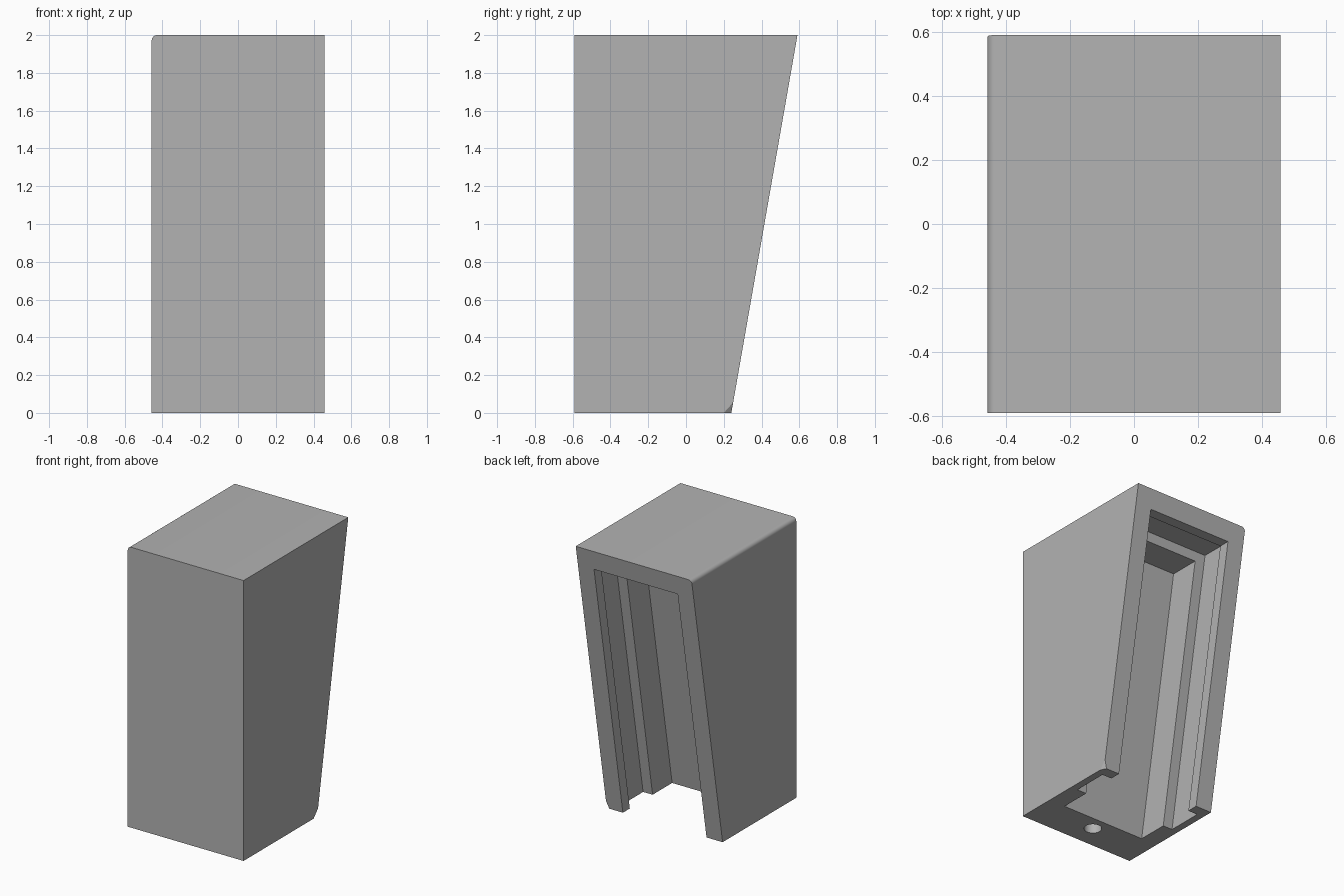
import bpy, bmesh, math
from mathutils import Vector

cube = bpy.data.objects.get("Cube")
if cube:
    bpy.data.objects.remove(cube, do_unlink=True)

HALF, FRONT, BACK, HEIGHT = 0.457, -0.59, 0.24, 2.0
SLOPE = 0.175    # backward lean of the rear face and the channel

grey = bpy.data.materials.new("plain_grey")
grey.use_nodes = True
colour = (0.45, 0.45, 0.45, 1)
grey.diffuse_color = colour
grey.node_tree.nodes["Principled BSDF"].inputs["Base Color"].default_value = colour


def leaning_block(half, y0, y1, z0, z1, lean0, lean1):
    """Box whose front and back planes lean by their own slopes."""
    bm = bmesh.new()
    bmesh.ops.create_cube(bm, size=2)
    for v in bm.verts:
        z = z0 if v.co.z < 0 else z1
        y = y0 + lean0 * z if v.co.y < 0 else y1 + lean1 * z
        v.co = (v.co.x * half, y, z)
    return bm


def make_object(name, bm):
    bmesh.ops.recalc_face_normals(bm, faces=bm.faces)
    mesh = bpy.data.meshes.new(name)
    bm.to_mesh(mesh)
    bm.free()
    mesh.materials.append(grey)
    ob = bpy.data.objects.new(name, mesh)
    bpy.context.collection.objects.link(ob)
    return ob


# Main body with one rounded top edge
bm = leaning_block(HALF, FRONT, BACK, 0, HEIGHT, 0, SLOPE)
edge = [e for e in bm.edges
        if all(v.co.x < 0 and v.co.z > 1 for v in e.verts)]
bmesh.ops.bevel(bm, geom=edge, offset=0.028, segments=6, profile=0.5, affect='EDGES')

# Small clipped corner at the lower back
a = Vector((HALF, BACK - 0.04, 0))
b = Vector((HALF, BACK + SLOPE * 0.055, 0.055))
c = Vector((HALF - 0.02, BACK, 0))
normal = (b - a).cross(c - a).normalized()
if normal.dot(Vector((HALF, BACK, 0)) - a) < 0:
    normal.negate()
cut = bmesh.ops.bisect_plane(bm, geom=bm.verts[:] + bm.edges[:] + bm.faces[:],
                             plane_co=a, plane_no=normal, clear_outer=True)
bmesh.ops.holes_fill(bm, edges=[e for e in bm.edges if e.is_boundary])
body = make_object("holder_body", bm)

# Cutters: main channel, wider side grooves, screw hole
cutters = [
    make_object("channel_cutter",
                leaning_block(0.33, -0.315, 0.5, -0.2, 1.86, SLOPE, SLOPE)),
    make_object("groove_cutter",
                leaning_block(0.405, -0.095, 0.162, -0.2, 1.925, SLOPE, SLOPE)),
]
bm = bmesh.new()
bmesh.ops.create_cone(bm, cap_ends=True, segments=32, radius1=0.058, radius2=0.058, depth=0.8)
bmesh.ops.translate(bm, verts=bm.verts, vec=(0, -0.42, 0))
cutters.append(make_object("screw_hole_cutter", bm))

for cutter in cutters:
    cutter.hide_render = True
    mod = body.modifiers.new(cutter.name, 'BOOLEAN')
    mod.operation = 'DIFFERENCE'
    mod.solver = 'EXACT'
    mod.object = cutter

# Bake the cuts and drop the helpers
graph = bpy.context.evaluated_depsgraph_get()
body_mesh = bpy.data.meshes.new_from_object(body.evaluated_get(graph))
body.modifiers.clear()
body.data = body_mesh
for cutter in cutters:
    bpy.data.objects.remove(cutter, do_unlink=True)

bpy.ops.object.select_all(action='DESELECT')
body.select_set(True)
bpy.context.view_layer.objects.active = body
bpy.ops.object.shade_smooth_by_angle(angle=math.radians(30))
